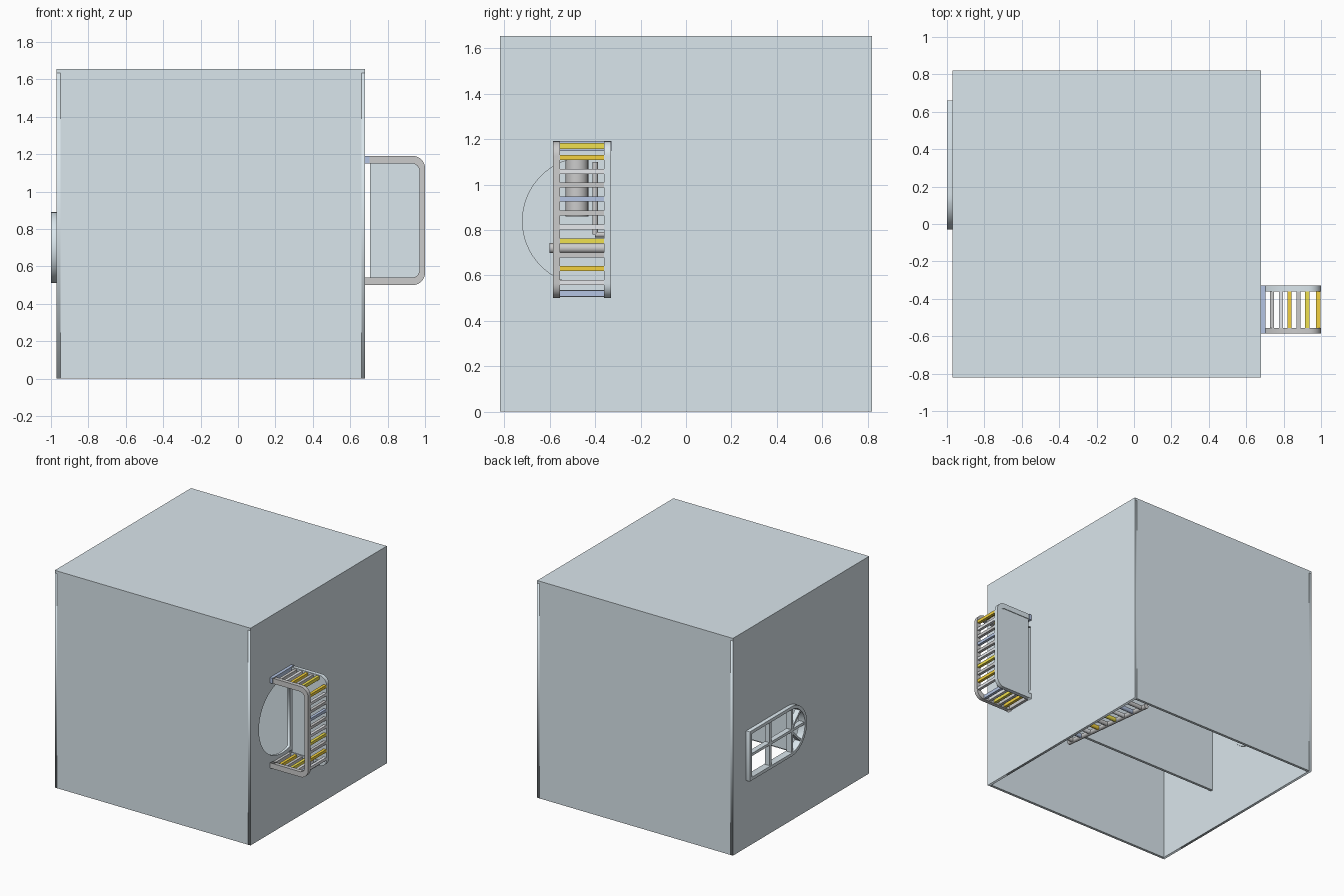
import bpy, bmesh, math
from mathutils import Matrix, Vector

if "Cube" in bpy.data.objects:
    bpy.data.objects.remove(bpy.data.objects["Cube"])

def mat(name, c):
    m = bpy.data.materials.new(name)
    m.diffuse_color = (*c, 1)
    m.use_nodes = True
    m.node_tree.nodes["Principled BSDF"].inputs["Base Color"].default_value = m.diffuse_color
    return m

PALE = mat("pale_blue", (0.70, 0.79, 0.84))
YEL = mat("yellow", (0.87, 0.75, 0.08))
ORA = mat("orange", (0.90, 0.64, 0.05))
BLU = mat("blue", (0.46, 0.56, 0.77))
LIT = mat("light_grey", (0.80, 0.82, 0.85))
GRY = None

def finish(name, bm, m=None):
    me = bpy.data.meshes.new(name)
    bm.to_mesh(me)
    bm.free()
    ob = bpy.data.objects.new(name, me)
    bpy.context.collection.objects.link(ob)
    if m:
        me.materials.append(m)
    return ob

def box(name, lo, hi, m=None, rot=None):
    lo, hi = Vector(lo), Vector(hi)
    bm = bmesh.new()
    bmesh.ops.create_cube(bm, size=1)
    M = Matrix.Translation((lo + hi) / 2) @ (rot or Matrix()) @ Matrix.Diagonal((*(hi - lo), 1))
    bmesh.ops.transform(bm, matrix=M, verts=bm.verts)
    return finish(name, bm, m)

def rod(name, a, b, r, m=None, seg=16):
    a, b = Vector(a), Vector(b)
    bm = bmesh.new()
    bmesh.ops.create_cone(bm, cap_ends=True, segments=seg, radius1=r, radius2=r, depth=(b - a).length)
    q = (b - a).to_track_quat('Z', 'Y').to_matrix().to_4x4()
    bmesh.ops.transform(bm, matrix=Matrix.Translation((a + b) / 2) @ q, verts=bm.verts)
    for f in bm.faces:
        f.smooth = len(f.verts) == 4
    return finish(name, bm, m)

def plate(name, loops, axis, lo, hi, m=None):
    """Flat outline with holes: axis X takes (y, z) loops, axis Y takes (x, z) loops."""
    cu = bpy.data.curves.new(name, 'CURVE')
    cu.dimensions, cu.fill_mode, cu.extrude = '2D', 'BOTH', (hi - lo) / 2
    for pts in loops:
        sp = cu.splines.new('POLY')
        sp.points.add(len(pts) - 1)
        for p, (u, v) in zip(sp.points, pts):
            p.co = (u, v, 0, 1)
        sp.use_cyclic_u = True
    tmp = bpy.data.objects.new(name + "_outline", cu)
    bpy.context.collection.objects.link(tmp)
    bpy.context.view_layer.update()
    me = bpy.data.meshes.new_from_object(tmp.evaluated_get(bpy.context.evaluated_depsgraph_get()))
    bpy.data.objects.remove(tmp)
    bm = bmesh.new()
    bm.from_mesh(me)
    bmesh.ops.remove_doubles(bm, verts=bm.verts, dist=1e-5)
    c = (lo + hi) / 2
    if axis == 'X':
        M = Matrix(((0, 0, 1, c), (1, 0, 0, 0), (0, 1, 0, 0), (0, 0, 0, 1)))
    else:
        M = Matrix(((1, 0, 0, 0), (0, 0, -1, c), (0, 1, 0, 0), (0, 0, 0, 1)))
    bmesh.ops.transform(bm, matrix=M, verts=bm.verts)
    bmesh.ops.recalc_face_normals(bm, faces=bm.faces)
    return finish(name, bm, m)

def arc(cu, cv, r, a0, a1, n=8):
    return [(cu + r * math.cos(math.radians(a0 + (a1 - a0) * i / n)),
             cv + r * math.sin(math.radians(a0 + (a1 - a0) * i / n))) for i in range(n + 1)]

# box shell, open underneath
X0, X1, Y, H, T = -0.97, 0.68, 0.82, 1.655, 0.02
square = [(-Y, 0), (Y, 0), (Y, H - T), (-Y, H - T)]
box("roof", (X0, -Y, H - T), (X1, Y, H), PALE)
box("front_wall", (X0 + T, -Y, 0), (X1 - T, -Y + T, H - T), PALE)
box("back_wall", (X0 + T, Y - T, 0), (X1 - T, Y, H - T), PALE)

# right wall with a round doorway cut off straight beside the cage
R, CY, CZ, FLAT = 0.28, -0.44, 0.84, -0.345
a = math.degrees(math.acos((FLAT - CY) / R))
plate("right_wall", [square, arc(CY, CZ, R, a, 360 - a, 40)], 'X', X1 - T, X1, PALE)

# left wall with a sideways arched window
WY, WZ, WR, WE = 0.16, 0.70, 0.19, 0.66
def window(d):
    return arc(WY, WZ, WR - d, 90, 270, 24) + [(WE - d, WZ - WR + d), (WE - d, WZ + WR - d)]
plate("left_wall", [square, window(0.012)], 'X', X0, X0 + T, PALE)
frame = plate("window_frame", [window(0), window(0.025)], 'X', -1.0, -0.945, PALE)
bev = frame.modifiers.new("Bevel", 'BEVEL')
bev.width, bev.segments, bev.limit_method = 0.008, 2, 'ANGLE'

def bar(name, y0, y1, z0, z1):
    box(name, (-0.993, y0, z0), (-0.952, y1, z1), PALE)
bar("window_long_bar", WY - WR + 0.015, WE - 0.015, WZ - 0.01, WZ + 0.01)
for y in (0.40, 0.14):
    bar("window_cross_bar", y - 0.01, y + 0.01, WZ - WR + 0.015, WZ + WR - 0.015)
for s in (-1, 1):
    ang = math.radians(45 * s)
    L = WR - 0.01
    c = Vector((-0.9725, WY - 0.01 - math.cos(ang) * L / 2, WZ + math.sin(ang) * L / 2))
    h = Vector((0.02, L / 2, 0.008))
    box("window_spoke", c - h, c + h, PALE, Matrix.Rotation(-ang, 4, 'X'))

# inner partition, hanging clear of the floor
box("partition", (X0 + T, -0.275, 0.315), (X1 - T, -0.255, H - T), PALE)

# cage on the right wall: U-shaped rails, one solid side
ZB, ZT = 0.50, 1.19
def bend(x, b, t, r):
    return arc(x - r, b + r, r, -90, 0) + arc(x - r, t - r, r, 0, 90)
outer = [(X1, ZB)] + bend(1.0, ZB, ZT, 0.065) + [(X1, ZT)]
inner = [(X1, ZB + 0.04)] + bend(0.97, ZB + 0.04, ZT - 0.04, 0.04) + [(X1, ZT - 0.04)]
u_rail = outer + inner[::-1]
plate("cage_front_rail", [u_rail], 'Y', -0.585, -0.555)
plate("cage_back_rail", [u_rail], 'Y', -0.36, -0.33, PALE)
solid = [(0.705, ZB + 0.03)] + bend(0.98, ZB + 0.03, ZT - 0.03, 0.04) + [(0.705, ZT - 0.03)]
plate("cage_side_panel", [solid], 'Y', -0.355, -0.335, PALE)

# cage rungs in repeating colours
def rung(x, z, m, sx=0.011, sz=0.011):
    box("cage_rung", (x - sx, -0.565, z - sz), (x + sx, -0.35, z + sz), m)
for i, m in enumerate((ORA, LIT, GRY, BLU, GRY, LIT, YEL, GRY, ORA, LIT)):
    rung(0.985, 1.12 - i * 0.0613, m)
for i, (t, b) in enumerate(((GRY, ORA), (LIT, GRY), (ORA, YEL), (GRY, LIT), (YEL, BLU))):
    x = 0.738 + i * 0.047
    rung(x, ZT - 0.02, t, sz=0.013)
    rung(x, ZB + 0.02, b, sz=0.013)
box("cage_top_wall_bar", (X1, -0.586, ZT - 0.041), (0.703, -0.329, ZT + 0.001), BLU)
box("cage_bottom_wall_bar", (X1, -0.565, ZB + 0.005), (0.70, -0.35, ZB + 0.035))

# low ladder inside, running along the right wall
ya, yb, za, zb = -0.22, 0.64, 0.185, 0.105
for x in (0.42, 0.63):
    rod("ladder_rail", (x, ya, za), (x, yb, zb), 0.018)
for i, m in enumerate((GRY, BLU, LIT, ORA, GRY, YEL, LIT, BLU, GRY)):
    t = (i + 0.5) / 9
    y, z = ya + (yb - ya) * t, za + (zb - za) * t
    rod("ladder_rung", (0.42, y, z), (0.63, y, z), 0.016, m)

# bottle with spout and a perch bar behind the doorway
rod("bottle", (-0.88, -0.48, 0.86), (-0.88, -0.48, 1.12), 0.05, None, 24)
rod("bottle_tube", (-0.88, -0.40, 0.78), (-0.88, -0.40, 1.10), 0.012)
rod("bottle_spout", (-0.88, -0.40, 0.78), (-0.88, -0.35, 0.78), 0.012)
rod("perch_bar", (-0.88, -0.60, 0.72), (-0.88, -0.27, 0.72), 0.022)
